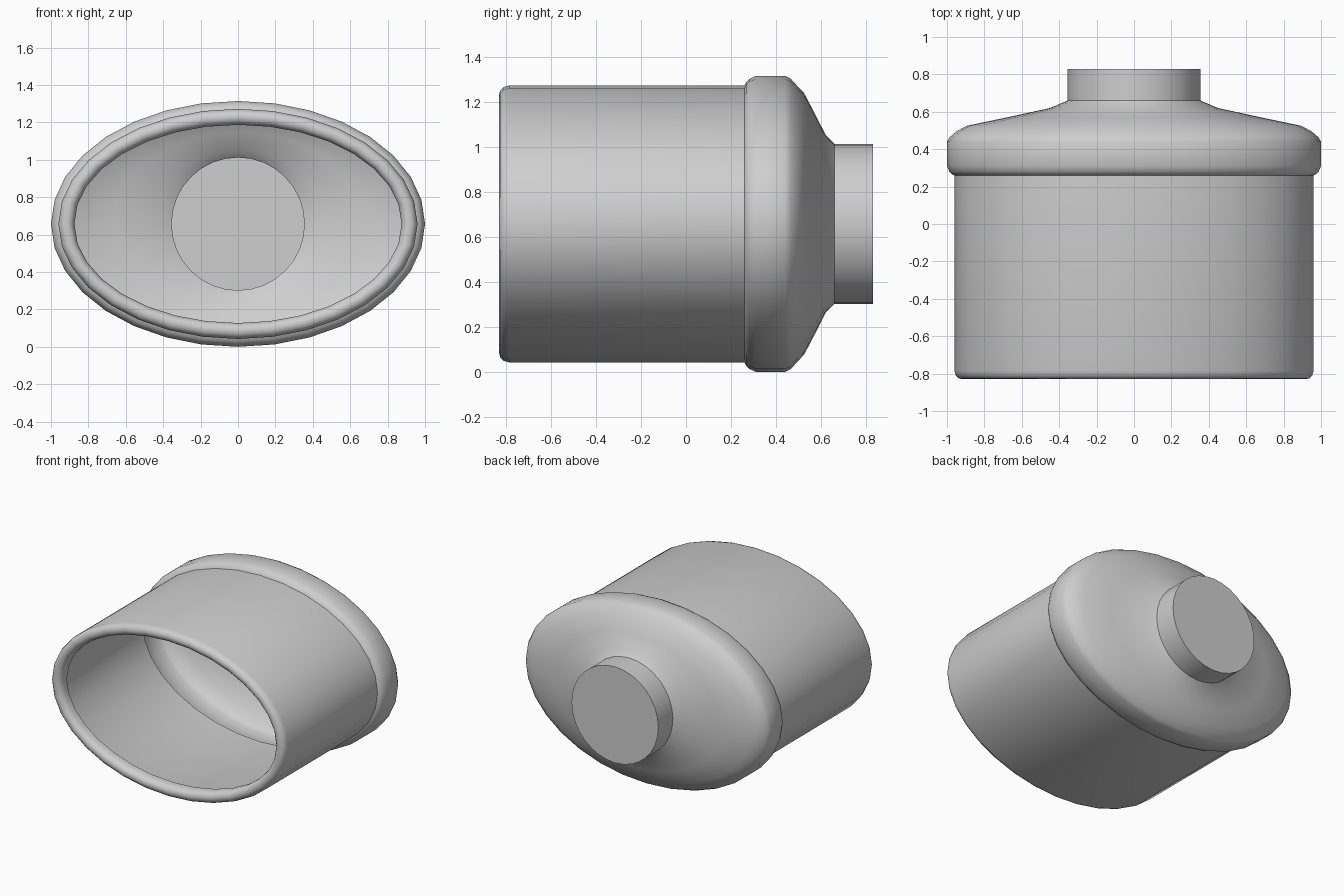
import bpy, bmesh, math

if "Cube" in bpy.data.objects:
    bpy.data.objects.remove(bpy.data.objects["Cube"])

SIDES = 32
CENTRE_Z = 0.657

metal = bpy.data.materials.new("light_grey_metal")
metal.diffuse_color = (0.62, 0.62, 0.62, 1)
metal.use_nodes = True
metal.node_tree.nodes["Principled BSDF"].inputs["Base Color"].default_value = metal.diffuse_color


def loft(name, rings, cap_end=False, angle=40):
    """Skin elliptical rings (y, half width, half height) along the y axis."""
    bm = bmesh.new()
    loops = []
    for y, rx, rz in rings:
        loops.append([bm.verts.new((rx * math.cos(a), y, CENTRE_Z + rz * math.sin(a)))
                      for a in (2 * math.pi * i / SIDES for i in range(SIDES))])
    for a, b in zip(loops, loops[1:]):
        for i in range(SIDES):
            j = (i + 1) % SIDES
            bm.faces.new((a[i], b[i], b[j], a[j]))
    if cap_end:
        bm.faces.new(loops[-1][::-1])
    mesh = bpy.data.meshes.new(name)
    bm.to_mesh(mesh)
    bm.free()
    mesh.materials.append(metal)
    obj = bpy.data.objects.new(name, mesh)
    bpy.context.collection.objects.link(obj)
    bpy.ops.object.select_all(action='DESELECT')
    obj.select_set(True)
    bpy.context.view_layer.objects.active = obj
    bpy.ops.object.shade_smooth_by_angle(angle=math.radians(angle))
    return obj


# Oval sleeve with a rolled lip turned into the front opening
sleeve = [(-0.75, 0.875), (-0.785, 0.875), (-0.81, 0.882), (-0.825, 0.897),
          (-0.83, 0.917), (-0.825, 0.938), (-0.81, 0.953), (-0.785, 0.96),
          (0.26, 0.96)]
loft("oval_sleeve", [(y, r, r - 0.345) for y, r in sleeve])

# Wider collar that blends from the oval into the round neck
loft("collar", [(0.26, 0.96, 0.615), (0.267, 0.975, 0.63), (0.28, 0.987, 0.643),
                (0.31, 1.0, 0.657), (0.44, 1.0, 0.657), (0.465, 0.985, 0.645),
                (0.495, 0.95, 0.612), (0.525, 0.895, 0.58), (0.572, 0.67, 0.49),
                (0.62, 0.45, 0.395), (0.66, 0.355, 0.355)])

# Round neck closed at the back
loft("neck", [(0.66, 0.355, 0.355), (0.83, 0.355, 0.355)], cap_end=True)
